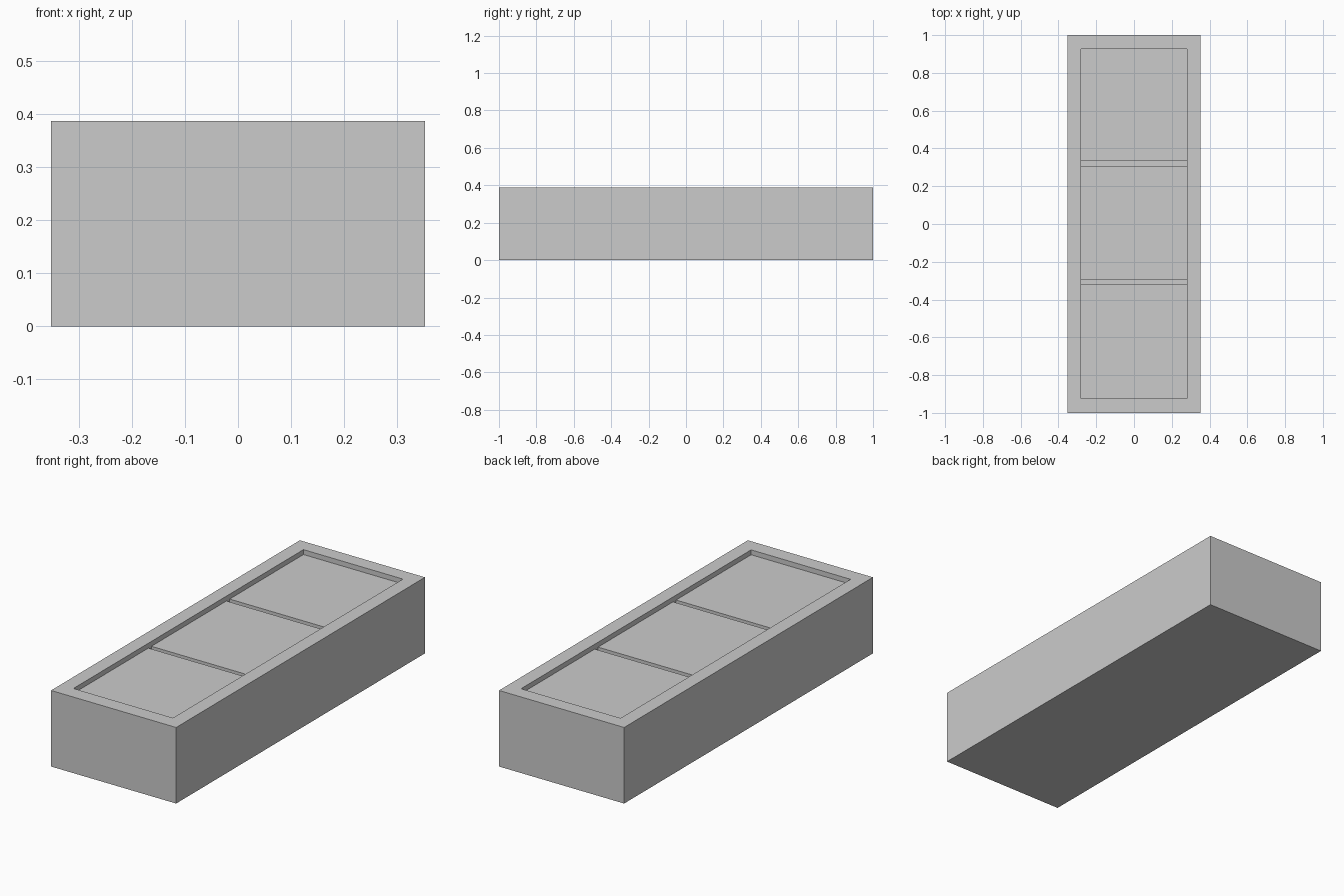
import bpy
import bmesh

cube = bpy.data.objects.get("Cube")
if cube:
    bpy.data.objects.remove(cube, do_unlink=True)

HALF_X, HALF_Y, HEIGHT = 0.352, 1.0, 0.387
INNER_X, INNER_FRONT, INNER_BACK = 0.28, -0.923, 0.926
PANEL_TOP = HEIGHT - 0.025
GROOVE_FLOOR = PANEL_TOP - 0.025

grey = bpy.data.materials.new("light_grey")
grey.use_nodes = True
colour = (0.6, 0.6, 0.6, 1.0)
grey.diffuse_color = colour
grey.node_tree.nodes["Principled BSDF"].inputs["Base Color"].default_value = colour


def box_mesh(x0, x1, y0, y1, z0, z1):
    bm = bmesh.new()
    bmesh.ops.create_cube(bm, size=1.0)
    for v in bm.verts:
        v.co.x = x1 if v.co.x > 0 else x0
        v.co.y = y1 if v.co.y > 0 else y0
        v.co.z = z1 if v.co.z > 0 else z0
    return bm


def add_object(name, bm):
    bmesh.ops.recalc_face_normals(bm, faces=bm.faces[:])
    mesh = bpy.data.meshes.new(name)
    bm.to_mesh(mesh)
    bm.free()
    mesh.materials.append(grey)
    obj = bpy.data.objects.new(name, mesh)
    bpy.context.collection.objects.link(obj)
    return obj


# Solid base with a raised rim around a recess
bm = box_mesh(-HALF_X, HALF_X, -HALF_Y, HALF_Y, 0, HEIGHT)
top = max(bm.faces, key=lambda f: f.calc_center_median().z)
bmesh.ops.inset_individual(bm, faces=[top], thickness=0.07)
for v in top.verts:
    v.co.x = INNER_X if v.co.x > 0 else -INNER_X
    v.co.y = INNER_BACK if v.co.y > 0 else INNER_FRONT
floor = bmesh.ops.extrude_discrete_faces(bm, faces=[top])["faces"][0]
for v in floor.verts:
    v.co.z = GROOVE_FLOOR
add_object("rimmed_base", bm)

# Three panels in the recess, separated by narrow grooves
spans = {
    "front_panel": (INNER_FRONT, -0.32),
    "middle_panel": (-0.296, 0.307),
    "back_panel": (0.333, INNER_BACK),
}
for name, (y0, y1) in spans.items():
    add_object(name, box_mesh(-INNER_X, INNER_X, y0, y1, GROOVE_FLOOR, PANEL_TOP))
